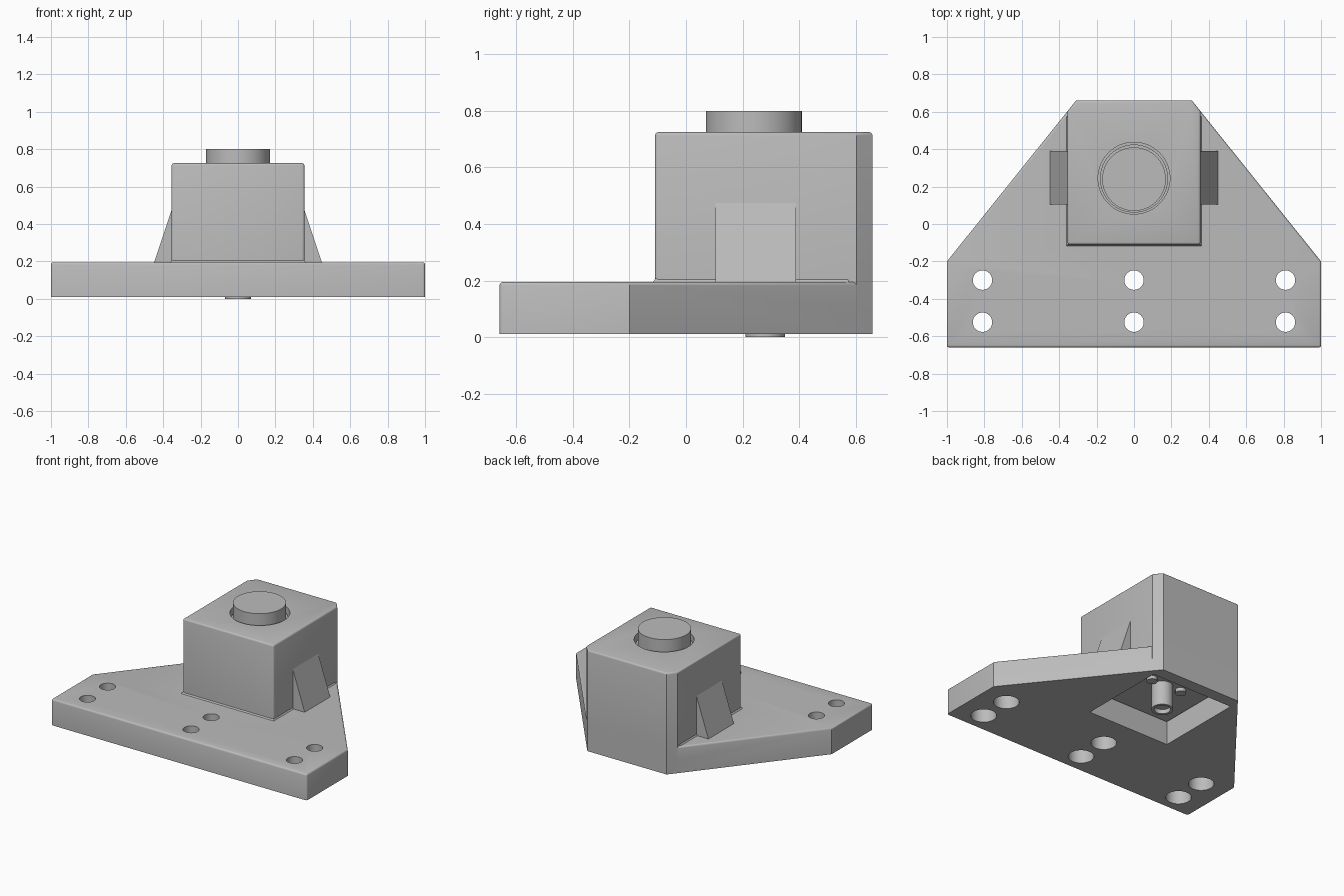
import bpy, bmesh, math

if "Cube" in bpy.data.objects:
    bpy.data.objects.remove(bpy.data.objects["Cube"])

# One flat grey for everything
grey = bpy.data.materials.new("light_grey")
grey.use_nodes = True
grey.diffuse_color = (0.5, 0.5, 0.5, 1)
grey.node_tree.nodes["Principled BSDF"].inputs["Base Color"].default_value = (0.5, 0.5, 0.5, 1)


def finish(name, bm):
    bmesh.ops.recalc_face_normals(bm, faces=bm.faces)
    mesh = bpy.data.meshes.new(name)
    bm.to_mesh(mesh)
    bm.free()
    mesh.materials.append(grey)
    obj = bpy.data.objects.new(name, mesh)
    bpy.context.collection.objects.link(obj)
    return obj


def prism(name, outline, z0, z1, top=None, soft=None, width=0.012):
    """Extruded outline; soft(edge midpoint) picks the edges to round."""
    bm = bmesh.new()
    low = [bm.verts.new((x, y, z0)) for x, y in outline]
    high = [bm.verts.new((x, y, z1)) for x, y in (top or outline)]
    bm.faces.new(low)
    bm.faces.new(high)
    n = len(low)
    for i in range(n):
        j = (i + 1) % n
        bm.faces.new((low[i], low[j], high[j], high[i]))
    if soft:
        edges = [e for e in bm.edges if soft((e.verts[0].co + e.verts[1].co) / 2)]
        bmesh.ops.bevel(bm, geom=edges, offset=width, segments=3, profile=0.5, affect='EDGES')
    return finish(name, bm)


def rect(x, y0, y1):
    return [(-x, y0), (x, y0), (x, y1), (-x, y1)]


def cylinder(name, x, y, r, z0, z1, sides=48):
    ring = [(x + r * math.cos(math.tau * i / sides), y + r * math.sin(math.tau * i / sides))
            for i in range(sides)]
    return prism(name, ring, z0, z1)


def combine(target, other, operation):
    mod = target.modifiers.new(operation.lower(), 'BOOLEAN')
    mod.operation, mod.solver, mod.object = operation, 'EXACT', other
    bpy.context.view_layer.objects.active = target
    bpy.ops.object.modifier_apply(modifier=mod.name)
    bpy.data.objects.remove(other)


def smooth(obj):
    bpy.ops.object.select_all(action='DESELECT')
    obj.select_set(True)
    bpy.context.view_layer.objects.active = obj
    bpy.ops.object.shade_smooth_by_angle(angle=math.radians(35))


BASE, DECK, ROOF = 0.01, 0.195, 0.725
BACK, NECK = 0.66, 0.31

# Tapered mounting plate, rounded along its top and front corners
plate = [(-1, -0.66), (1, -0.66), (1, -0.2), (NECK, BACK), (-NECK, BACK), (-1, -0.2)]
housing = prism("housing", plate, BASE, DECK,
                soft=lambda m: m.z > DECK - 0.01 and m.y < 0.6 or (m.z > BASE + 0.01 and m.y < -0.5))

# Block with clipped back corners, and a small fillet at its foot
block = [(-0.355, -0.11), (0.355, -0.11), (0.355, 0.604), (NECK, BACK), (-NECK, BACK), (-0.355, 0.604)]
combine(housing, prism("block", block, 0.1, ROOF,
                       soft=lambda m: m.z > ROOF - 0.01 or (m.z > 0.2 and m.y < 0)), 'UNION')
combine(housing, prism("foot_fillet", rect(0.37, -0.125, 0.58), DECK - 0.01, DECK + 0.015,
                       top=rect(0.35, -0.105, 0.57)), 'UNION')

# Hollow underside and button opening
combine(housing, prism("cavity", rect(0.32, -0.055, 0.575), -0.1, 0.62), 'DIFFERENCE')
combine(housing, cylinder("opening", 0, 0.245, 0.192, 0.5, 0.9, 64), 'DIFFERENCE')

# Counterbored mounting holes
for x in (-0.81, 0, 0.81):
    for y in (-0.3, -0.525):
        combine(housing, cylinder("bolt_hole", x, y, 0.052, -0.1, 0.4, 32), 'DIFFERENCE')
        combine(housing, cylinder("counterbore", x, y, 0.082, -0.1, 0.12, 32), 'DIFFERENCE')
smooth(housing)

# Side wedges
for side, label in ((1, "left"), (-1, "right")):
    foot = [(side * x, y) for x, y in ((0.35, 0.105), (0.45, 0.105), (0.45, 0.39), (0.35, 0.39))]
    tip = [(side * x, y) for x, y in ((0.35, 0.105), (0.355, 0.105), (0.355, 0.39), (0.35, 0.39))]
    prism(label + "_wedge", foot, DECK - 0.005, 0.475, top=tip)

# Push button and its collar
smooth(cylinder("button", 0, 0.24, 0.17, 0.3, 0.8, 64))
smooth(cylinder("button_collar", 0, 0.243, 0.182, 0.3, 0.69, 64))

# Inner base plate with hollow stem and screws
prism("inner_plate", rect(0.312, -0.047, 0.567), 0.17, 0.2)
stem = cylinder("stem", 0, 0.28, 0.07, 0, 0.175)
combine(stem, cylinder("stem_bore", 0, 0.28, 0.052, -0.1, 0.03), 'DIFFERENCE')
smooth(stem)
for x in (-0.12, 0.12):
    smooth(cylinder("screw", x, 0.32, 0.035, 0.145, 0.175, 24))
